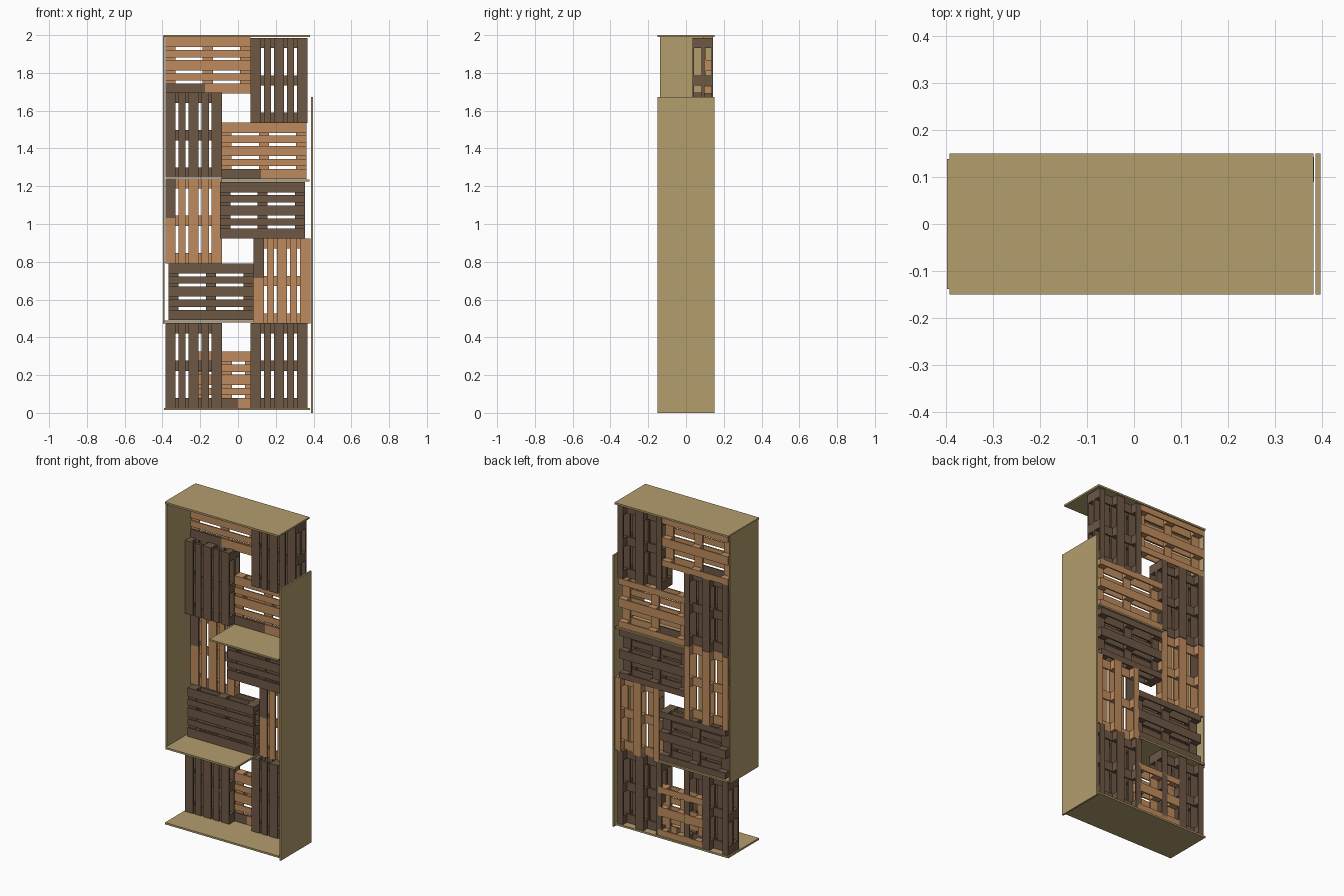
import bpy
import bmesh
from mathutils import Vector

old = bpy.data.objects.get("Cube")
if old:
    bpy.data.objects.remove(old)


def material(name, rgb):
    m = bpy.data.materials.new(name)
    m.use_nodes = True
    color = (*rgb, 1)
    m.diffuse_color = color
    m.node_tree.nodes["Principled BSDF"].inputs["Base Color"].default_value = color
    return m


TAN = material("tan_panel", (0.45, 0.34, 0.152))
ORANGE = material("orange_wood", (0.51, 0.26, 0.11))
DARK = material("dark_wood", (0.155, 0.098, 0.06))

# Pallet proportions
LENGTH, WIDTH, PLANK, BLOCK = 0.45, 0.30, 0.008, 0.03
WIDE, NARROW = 0.054, 0.0375
DEPTH = 3 * PLANK + BLOCK
BACK = 0.143
STAIN = 0.21


def add_box(bm, lo, hi, mat=0):
    lo, hi = Vector(lo), Vector(hi)
    verts = bmesh.ops.create_cube(bm, size=1)["verts"]
    for v in verts:
        v.co = (lo + hi) / 2 + v.co * (hi - lo)
    for f in {f for v in verts for f in v.link_faces}:
        f.material_index = mat


def finish(bm, name, mats):
    bmesh.ops.recalc_face_normals(bm, faces=bm.faces)
    mesh = bpy.data.meshes.new(name)
    bm.to_mesh(mesh)
    bm.free()
    for m in mats:
        mesh.materials.append(m)
    ob = bpy.data.objects.new(name, mesh)
    bpy.context.collection.objects.link(ob)


def pallet(name, x, z, upright, dark, length=LENGTH):
    """Pallet with lower corner at x, z; dark ones are two layers deep."""
    bm = bmesh.new()

    def part(u0, u1, v0, v1, y0, y1, mat=0):
        # u runs along the boards, v across them
        if upright:
            add_box(bm, (x + v0, y0, z + length - u1), (x + v1, y1, z + length - u0), mat)
        else:
            add_box(bm, (x + u0, y0, z + v0), (x + u1, y1, z + v1), mat)

    columns = [0, (length - WIDE) / 2, length - WIDE]
    runners = [(0, NARROW), ((WIDTH - WIDE) / 2, WIDE), (WIDTH - NARROW, NARROW)]
    widths = [WIDE, NARROW, WIDE, NARROW, WIDE]
    gap = (WIDTH - sum(widths)) / 4
    for layer in range(2 if dark else 1):
        y = BACK - DEPTH * (layer + 1)
        # Deck boards, the first one half stained on the orange pallets
        v = 0
        for i, w in enumerate(widths):
            if i == 0 and not dark:
                part(0, STAIN, v, v + w, y, y + PLANK, 1)
                part(STAIN, length, v, v + w, y, y + PLANK)
            else:
                part(0, length, v, v + w, y, y + PLANK)
            v += w + gap
        # Cross boards
        for u in columns:
            part(u, u + WIDE, 0, WIDTH, y + PLANK, y + 2 * PLANK)
        # Blocks and bottom runners
        for v, w in runners:
            for u in columns:
                part(u, u + WIDE, v, v + w, y + 2 * PLANK, y + DEPTH - PLANK)
            part(0, length, v, v + w, y + DEPTH - PLANK, y + DEPTH)
    finish(bm, name, [DARK] if dark else [ORANGE, DARK])


def panel(name, lo, hi):
    bm = bmesh.new()
    add_box(bm, lo, hi)
    finish(bm, name, [TAN])


# Stacked pallets, from top to bottom
pallet("top_right_pallet", -0.385, 1.69, False, False)
pallet("top_left_pallet", 0.067, 1.535, True, True)
pallet("upper_right_pallet", -0.385, 1.245, True, True)
pallet("upper_left_pallet", -0.088, 1.237, False, False)
pallet("middle_right_pallet", -0.385, 0.792, True, False)
pallet("middle_left_pallet", -0.095, 0.922, False, True)
pallet("lower_left_pallet", 0.083, 0.473, True, False)
pallet("lower_right_pallet", -0.368, 0.492, False, True)
pallet("bottom_right_pallet", -0.385, 0.025, True, True)
pallet("bottom_left_pallet", 0.067, 0.025, True, True)
pallet("bottom_center_pallet", -0.21, 0.025, False, False, 0.30)

# Frame panels and shelves
panel("top_panel", (-0.393, -0.15, 1.989), (0.382, 0.15, 2.0))
panel("bottom_panel", (-0.393, -0.15, 0.014), (0.382, 0.15, 0.025))
panel("left_side_panel", (0.387, -0.15, 0), (0.397, 0.15, 1.672))
panel("right_side_panel", (-0.398, -0.138, 0.47), (-0.389, 0.138, 1.998))
panel("lower_shelf", (-0.389, -0.15, 0.478), (0.083, 0.15, 0.489))
panel("upper_shelf", (-0.09, -0.15, 1.225), (0.378, 0.15, 1.235))
